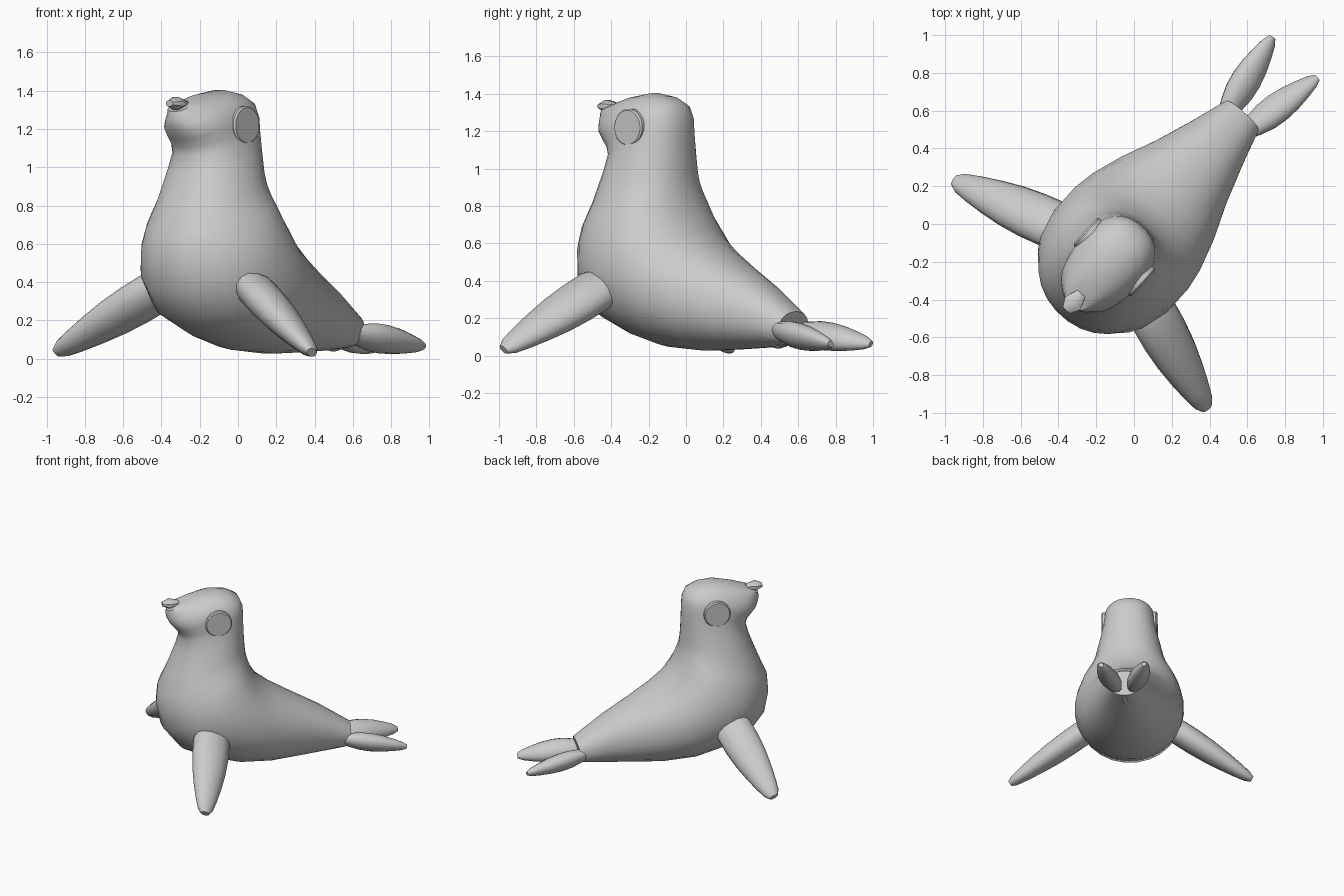
import bpy, bmesh
from math import sin, cos, pi, radians, copysign
from mathutils import Vector, Matrix

cube = bpy.data.objects.get("Cube")
if cube:
    bpy.data.objects.remove(cube, do_unlink=True)

grey = bpy.data.materials.new("soft_grey")
grey.use_nodes = True
colour = (0.6, 0.6, 0.6, 1)
grey.diffuse_color = colour
grey.node_tree.nodes["Principled BSDF"].inputs["Base Color"].default_value = colour

# Parts are built with the tail along +x, then turned to the resting pose
POSE = Matrix.Translation((0.03, -0.027, 0)) @ Matrix.Rotation(radians(47.9), 4, 'Z')


def finish(name, bm, angle):
    bmesh.ops.recalc_face_normals(bm, faces=bm.faces)
    bm.transform(POSE)
    mesh = bpy.data.meshes.new(name)
    bm.to_mesh(mesh)
    bm.free()
    mesh.materials.append(grey)
    ob = bpy.data.objects.new(name, mesh)
    bpy.context.collection.objects.link(ob)
    bpy.ops.object.select_all(action='DESELECT')
    ob.select_set(True)
    bpy.context.view_layer.objects.active = ob
    bpy.ops.object.shade_smooth_by_angle(angle=radians(angle))


def power(v, q):
    return copysign(abs(v) ** q, v)


def loft(name, rings, sides, angle=50):
    """Skin rings given as (centre, half axis, half axis, roundness)."""
    bm = bmesh.new()
    loops = []
    for c, a, b, q in rings:
        turns = [2 * pi * (i + .5) / sides for i in range(sides)]
        loops.append([bm.verts.new(c + a * power(cos(t), q) + b * power(sin(t), q))
                      for t in turns])
    for low, high in zip(loops, loops[1:]):
        for i in range(sides):
            j = (i + 1) % sides
            bm.faces.new((low[i], low[j], high[j], high[i]))
    bm.faces.new(loops[0])
    bm.faces.new(loops[-1])
    finish(name, bm, angle)


# Body, neck and head: back point, belly point, half width, roundness
profile = [
    (.83, .235, .78, .055, .118, .9), (.60, .392, .62, .042, .18, .92),
    (.40, .505, .42, .032, .25, .93), (.24, .598, .20, .025, .33, .95),
    (.135, .68, -.05, .045, .385, .96), (.085, .76, -.25, .10, .405, .97),
    (.06, .82, -.46, .19, .405, .97), (.045, .87, -.585, .35, .385, .97),
    (.037, .91, -.62, .51, .345, .97), (.033, .95, -.61, .64, .305, .96),
    (.03, 1.0, -.545, .79, .267, .95), (.025, 1.1, -.475, .97, .232, .92),
    (.023, 1.2, -.45, 1.06, .206, .88), (.018, 1.28, -.462, 1.105, .2, .85),
    (-.01, 1.345, -.495, 1.145, .196, .84), (-.08, 1.385, -.53, 1.185, .182, .87),
    (-.18, 1.405, -.547, 1.22, .145, .93), (-.32, 1.385, -.555, 1.25, .103, 1),
    (-.45, 1.345, -.55, 1.29, .07, 1),
]
rings = []
for bx, bz, fx, fz, w, q in profile:
    back, front = Vector((bx, 0, bz)), Vector((fx, 0, fz))
    rings.append(((back + front) / 2, (back - front) / 2, Vector((0, w, 0)), q))
loft("body", rings, 28)


def spindle(name, z, stations, sides):
    """Small part along x, given as (x, half width, half height)."""
    loft(name, [(Vector((x, 0, z)), Vector((0, w, 0)), Vector((0, 0, h)), 1)
                for x, w, h in stations], sides)


spindle("nose", 1.333, [(-.46, .03, .018), (-.53, .057, .036), (-.58, .027, .016)], 8)
spindle("tail_nub", .06, [(.64, .012, .012), (.70, .025, .025), (.76, .012, .012)], 8)


def flipper(name, root, tip, width, thick, shape, across, twist, side):
    """Tapered paddle from root to tip; side mirrors it across the body."""
    root, tip = Vector(root), Vector(tip)
    axis = (tip - root).normalized()
    across = Vector(across)
    across = (across - axis * across.dot(axis)).normalized()
    normal = axis.cross(across)
    if normal.z < 0:
        normal = -normal
    t = radians(twist)
    a = across * cos(t) - normal * sin(t)
    b = normal * cos(t) + across * sin(t)
    mirror = Vector((1, side, 1))
    rings = []
    for f, k in shape:
        parts = (root.lerp(tip, f), a * width * k, b * thick * k)
        rings.append([p * mirror for p in parts] + [1])
    loft(name, rings, 14)


front_shape = [(-.12, .55), (-.07, .85), (.05, 1.03), (.25, 1.02), (.45, .94),
               (.65, .78), (.82, .6), (.94, .44), (1, .24)]
rear_shape = [(-.1, .5), (.08, .8), (.25, 1), (.42, 1.03), (.6, .92),
              (.78, .7), (.92, .48), (1, .24)]

for side, label in ((-1, "left"), (1, "right")):
    flipper("front_flipper_" + label, (-.28, .33, .365), (-.465, .9, .032),
            .136, .092, front_shape, (1, 0, 0), 18, side)
    flipper("rear_flipper_" + label, (.78, .075, .13), (1.225, .16, .062),
            .086, .064, rear_shape, (0, 1, 0), -35, side)

    # Round eye disc with a softened rim
    rim = [(.15, .1), (.198, .1), (.207, .092)]
    loft("eye_" + label, [(Vector((-.2, side * y, 1.22)), Vector((r, 0, 0)),
                           Vector((0, 0, r)), 1) for y, r in rim], 24, 30)
